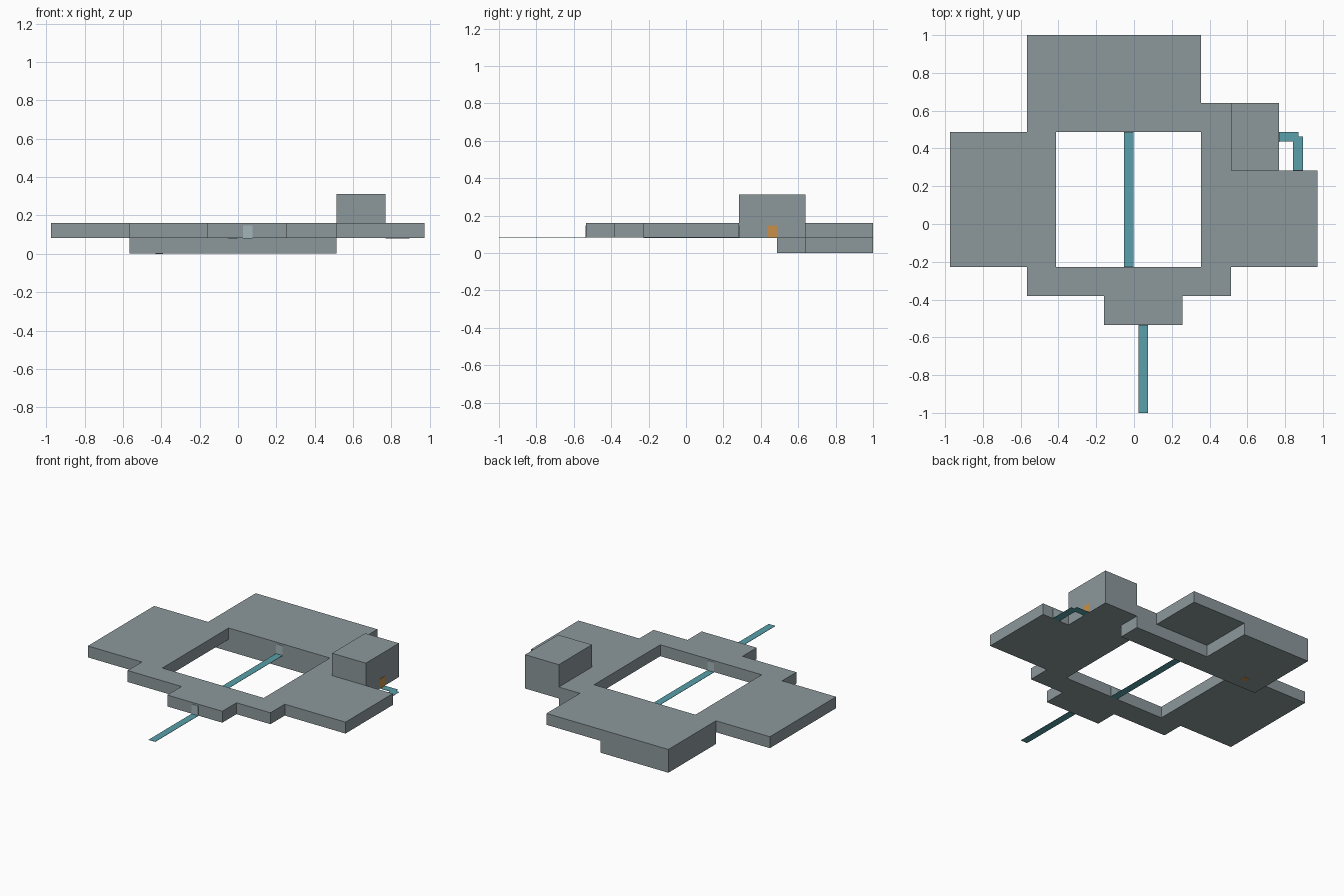
import bpy, bmesh

if "Cube" in bpy.data.objects:
    bpy.data.objects.remove(bpy.data.objects["Cube"])

def material(name, rgb):
    m = bpy.data.materials.new(name)
    m.diffuse_color = (*rgb, 1)
    m.use_nodes = True
    m.node_tree.nodes["Principled BSDF"].inputs["Base Color"].default_value = m.diffuse_color
    return m

STONE = material("grey_stone", (0.263, 0.314, 0.333))
PATH = material("teal_path", (0.10, 0.35, 0.40))
WOOD = material("orange_wood", (0.58, 0.28, 0.07))
PALE = material("pale_door", (0.36, 0.46, 0.48))

def plan(name, rects, z0, z1, mat):
    """Extrude the union of rectangles (x0, x1, y0, y1) from z0 to z1."""
    xs = sorted({v for r in rects for v in r[:2]})
    ys = sorted({v for r in rects for v in r[2:]})
    bm = bmesh.new()
    for xa, xb in zip(xs, xs[1:]):
        for ya, yb in zip(ys, ys[1:]):
            cx, cy = (xa + xb) / 2, (ya + yb) / 2
            if any(r[0] < cx < r[1] and r[2] < cy < r[3] for r in rects):
                bm.faces.new([bm.verts.new((x, y, z0)) for x, y in
                              ((xa, ya), (xb, ya), (xb, yb), (xa, yb))])
    bmesh.ops.remove_doubles(bm, verts=bm.verts, dist=1e-4)
    ext = bmesh.ops.extrude_face_region(bm, geom=bm.faces[:], use_keep_orig=True)
    for v in ext["geom"]:
        if isinstance(v, bmesh.types.BMVert):
            v.co.z = z1
    bmesh.ops.recalc_face_normals(bm, faces=bm.faces)
    bmesh.ops.dissolve_limit(bm, angle_limit=0.01, verts=bm.verts, edges=bm.edges)
    me = bpy.data.meshes.new(name)
    bm.to_mesh(me)
    bm.free()
    me.materials.append(mat)
    ob = bpy.data.objects.new(name, me)
    bpy.context.collection.objects.link(ob)
    return ob

F = 0.082  # main floor level

# Main storey around the open courtyard
plan("main_storey", [
    (-0.567, 0.354, 0.487, 1.0),      # rear hall
    (-0.975, -0.412, -0.228, 0.487),  # left wing
    (0.354, 0.513, -0.228, 0.64),     # right link
    (0.513, 0.972, -0.228, 0.283),    # right wing
    (-0.567, 0.513, -0.382, -0.228),  # front range
    (-0.16, 0.256, -0.535, -0.382),   # entrance porch
], F, 0.16, STONE)

# Lower storey below the rear hall
plan("lower_storey", [(-0.567, 0.513, 0.487, 0.64),
                      (-0.567, -0.053, 0.64, 1.0)], 0.001, F, STONE)

# Raised corner tower
plan("tower", [(0.513, 0.768, 0.283, 0.64)], F, 0.313, STONE)

# Flat walkways
plan("front_path", [(0.025, 0.075, -1.0, -0.535)], F - 0.002, F, PATH)
plan("courtyard_path", [(-0.053, -0.003, -0.228, 0.487)], F - 0.002, F, PATH)
plan("side_path", [(0.768, 0.87, 0.437, 0.487),
                   (0.843, 0.895, 0.283, 0.462)], F - 0.002, F, PATH)

# Door plates
T, D = 0.148, 0.002
plan("front_door", [(0.025, 0.075, -0.535 - D, -0.535)], F, T, PALE)
plan("courtyard_front_door", [(-0.053, -0.003, -0.228, -0.228 + D)], F, T, PALE)
plan("courtyard_rear_door", [(-0.053, -0.003, 0.487 - D, 0.487)], F, T, PALE)
plan("wing_door", [(0.843, 0.895, 0.283, 0.283 + D)], F, T, PALE)
plan("tower_door", [(0.768, 0.768 + D, 0.435, 0.487)], F, T, WOOD)

# Hatch under the lower storey
plan("floor_hatch", [(-0.43, -0.39, 0.56, 0.60)], 0.0, 0.001, WOOD)
